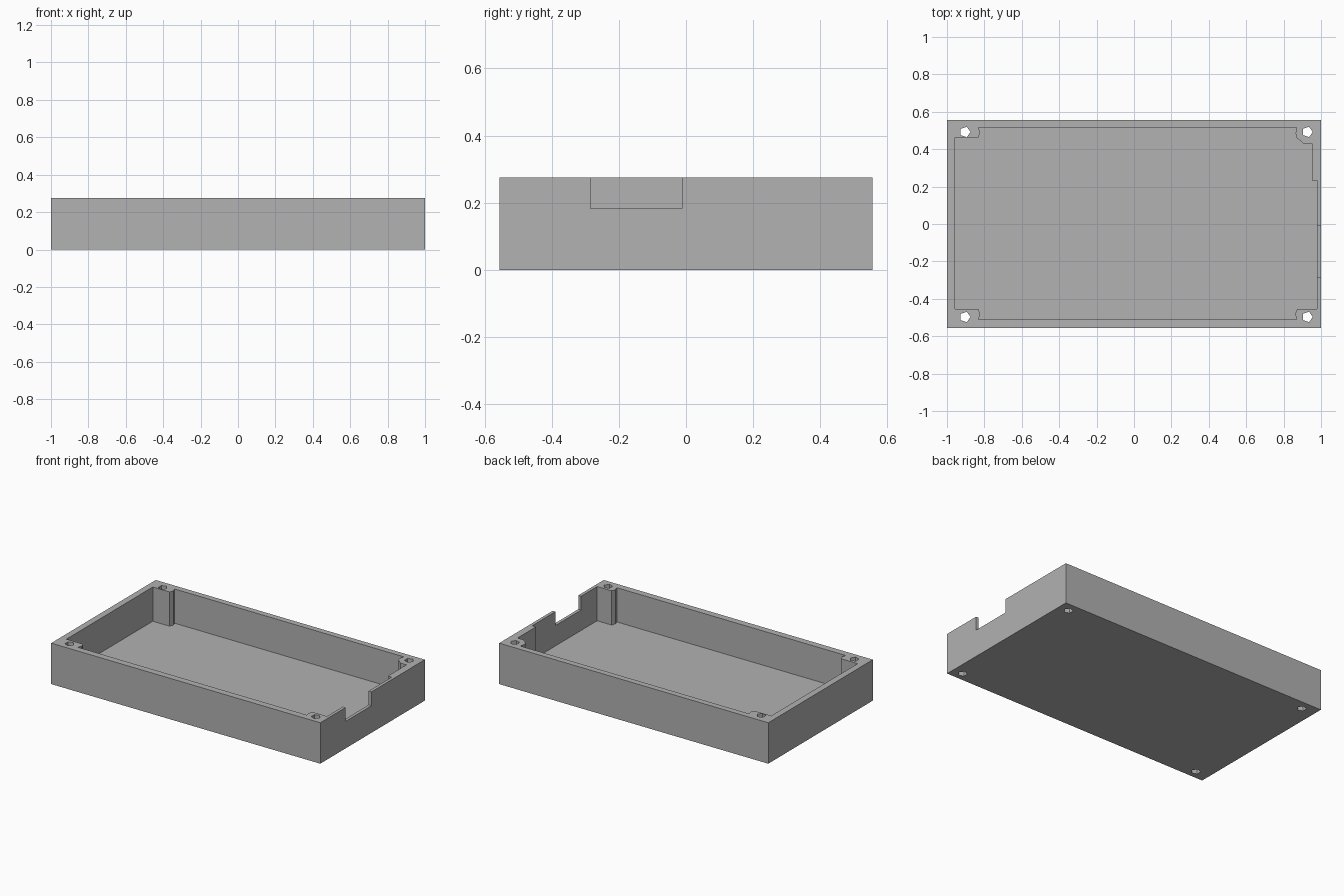
import bpy, bmesh, math

old = bpy.data.objects.get("Cube")
if old:
    bpy.data.objects.remove(old, do_unlink=True)

WIDTH, DEPTH, HEIGHT, FLOOR = 2.0, 1.11, 0.275, 0.045

grey = bpy.data.materials.new("plain grey")
grey.use_nodes = True
colour = (0.445, 0.445, 0.445, 1)
grey.diffuse_color = colour
grey.node_tree.nodes["Principled BSDF"].inputs["Base Color"].default_value = colour


def prism(name, outline, bottom, top):
    """Extrude a flat outline upwards from bottom to top."""
    bm = bmesh.new()
    base = bm.faces.new([bm.verts.new((x, y, bottom)) for x, y in outline])
    grown = bmesh.ops.extrude_face_region(bm, geom=[base])["geom"]
    verts = [g for g in grown if isinstance(g, bmesh.types.BMVert)]
    bmesh.ops.translate(bm, verts=verts, vec=(0, 0, top - bottom))
    bmesh.ops.recalc_face_normals(bm, faces=bm.faces)
    mesh = bpy.data.meshes.new(name)
    bm.to_mesh(mesh)
    bm.free()
    mesh.materials.append(grey)
    obj = bpy.data.objects.new(name, mesh)
    bpy.context.collection.objects.link(obj)
    return obj


def rectangle(x0, x1, y0, y1):
    return [(x0, y0), (x1, y0), (x1, y1), (x0, y1)]


def cut(target, cutter):
    """Subtract the cutter, then discard it."""
    cutter.hide_render = True
    mod = target.modifiers.new("cut", 'BOOLEAN')
    mod.operation, mod.solver, mod.object = 'DIFFERENCE', 'EXACT', cutter
    bpy.context.view_layer.objects.active = target
    bpy.ops.object.modifier_apply(modifier=mod.name)
    bpy.data.objects.remove(cutter, do_unlink=True)


# Solid block of the tray
tray = prism("enclosure_tray", rectangle(-WIDTH / 2, WIDTH / 2, -DEPTH / 2, DEPTH / 2), 0, HEIGHT)

# Cavity outline, leaving the walls and corner screw posts
cavity = [
    (-0.957, -0.455), (-0.832, -0.455), (-0.822, -0.48), (-0.832, -0.51),
    (0.87, -0.51), (0.862, -0.482), (0.872, -0.455), (0.979, -0.455),
    (0.979, 0.233), (0.951, 0.233), (0.951, 0.43), (0.907, 0.43),
    (0.87, 0.46), (0.864, 0.485), (0.87, 0.515),
    (-0.832, 0.515), (-0.822, 0.49), (-0.832, 0.462), (-0.957, 0.462),
]
cut(tray, prism("cavity_cutter", cavity, FLOOR, HEIGHT + 0.1))

# Connector notch through the thin side wall
cut(tray, prism("notch_cutter", rectangle(0.96, 1.1, -0.285, -0.012), 0.182, HEIGHT + 0.1))

# Screw holes through the corner posts
for x in (-0.903, 0.927):
    for y in (-0.497, 0.492):
        ring = [(x + 0.029 * math.cos(a), y + 0.029 * math.sin(a))
                for a in (math.tau * i / 5 for i in range(5))]
        cut(tray, prism("screw_hole_cutter", ring, -0.1, HEIGHT + 0.1))
